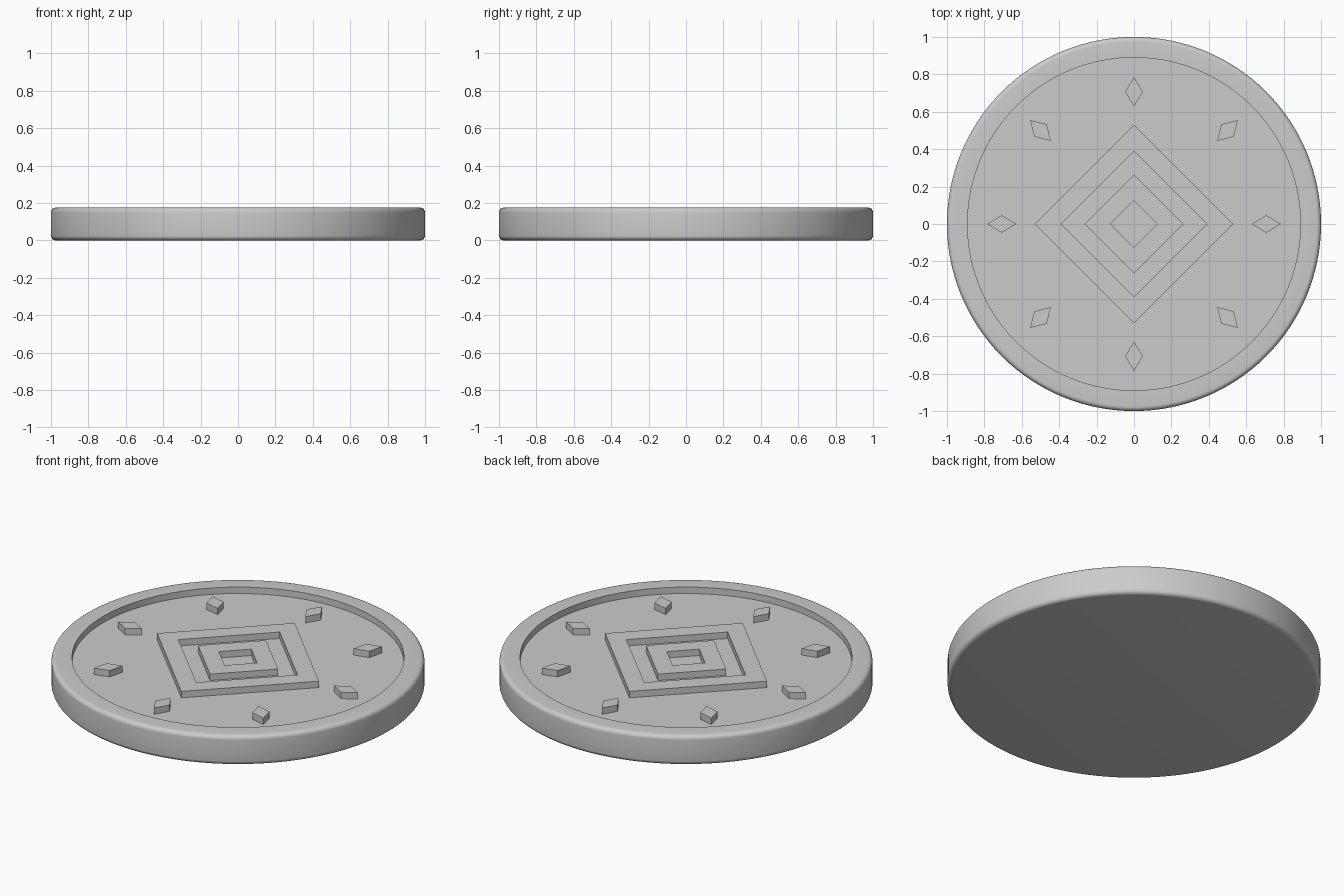
import bpy, bmesh
from math import cos, sin, pi, radians

cube = bpy.data.objects.get("Cube")
if cube:
    bpy.data.objects.remove(cube, do_unlink=True)

TOP, FLOOR, SINK = 0.175, 0.137, 0.127
FILLET = 0.025
SEGMENTS = 128

metal = bpy.data.materials.new("plain_grey")
metal.use_nodes = True
GREY = (0.6, 0.6, 0.6, 1)
metal.diffuse_color = GREY
metal.node_tree.nodes["Principled BSDF"].inputs["Base Color"].default_value = GREY


def make_object(name, bm):
    bmesh.ops.recalc_face_normals(bm, faces=bm.faces)
    mesh = bpy.data.meshes.new(name)
    bm.to_mesh(mesh)
    bm.free()
    mesh.materials.append(metal)
    obj = bpy.data.objects.new(name, mesh)
    bpy.context.collection.objects.link(obj)
    return obj


def diamond_loop(bm, half_x, half_y, z):
    return [bm.verts.new(p) for p in
            ((half_x, 0, z), (0, half_y, z), (-half_x, 0, z), (0, -half_y, z))]


def bridge(bm, a, b):
    n = len(a)
    for i in range(n):
        j = (i + 1) % n
        bm.faces.new((a[i], a[j], b[j], b[i]))


# Coin body: rounded outer edge, raised rim, recessed floor
def fillet(z, start):
    return [(1 - FILLET + FILLET * cos(a), z + FILLET * sin(a))
            for a in (radians(start + 15 * k) for k in range(7))]


profile = fillet(FILLET, -90) + fillet(TOP - FILLET, 0) + [(0.89, TOP), (0.89, FLOOR)]
bm = bmesh.new()
rings = [[bm.verts.new((r * cos(2 * pi * i / SEGMENTS), r * sin(2 * pi * i / SEGMENTS), z))
          for i in range(SEGMENTS)] for r, z in profile]
for low, high in zip(rings, rings[1:]):
    bridge(bm, low, high)
bm.faces.new(rings[0])
bm.faces.new(rings[-1])
body = make_object("coin_body", bm)
bpy.context.view_layer.objects.active = body
body.select_set(True)
bpy.ops.object.shade_smooth_by_angle(angle=radians(35))
body.select_set(False)

# Raised diamond frames, one inside the other
for name, outer, inner in (("outer_diamond_frame", 0.53, 0.39),
                           ("inner_diamond_frame", 0.262, 0.125)):
    bm = bmesh.new()
    loops = [diamond_loop(bm, r, r, z) for r, z in
             ((outer, SINK), (outer, TOP), (inner, TOP), (inner, SINK))]
    for k in range(4):
        bridge(bm, loops[k], loops[(k + 1) % 4])
    make_object(name, bm)

# Small diamond studs around the floor
for k in range(8):
    bm = bmesh.new()
    base = diamond_loop(bm, 0.078, 0.047, SINK)
    cap = diamond_loop(bm, 0.078, 0.047, TOP)
    bridge(bm, base, cap)
    bm.faces.new(base)
    bm.faces.new(cap)
    stud = make_object(f"diamond_stud_{k + 1}", bm)
    angle = k * pi / 4
    stud.location = (0.707 * cos(angle), 0.707 * sin(angle), 0)
    stud.rotation_euler.z = angle
